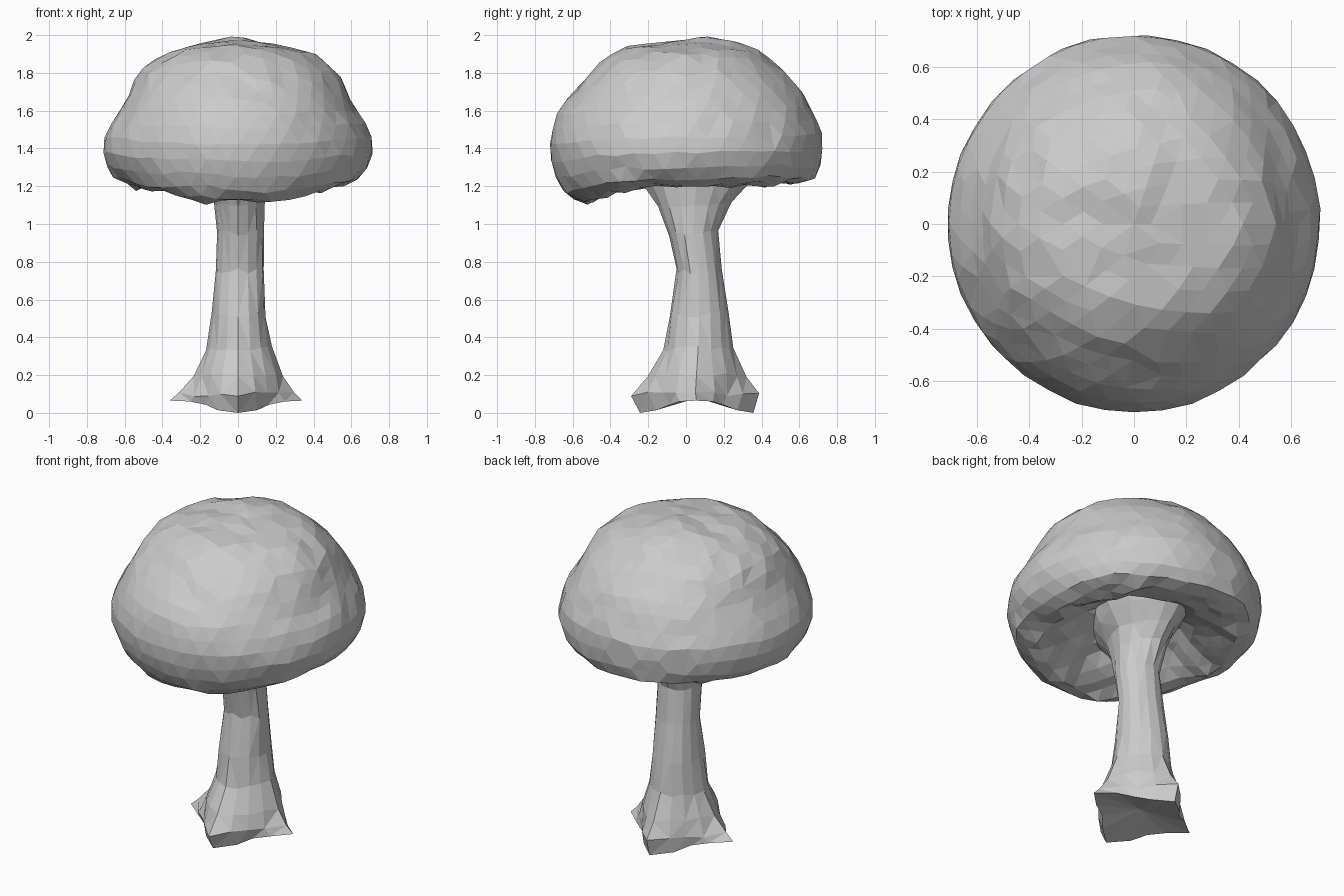
import bpy, bmesh, math, random
from mathutils import Vector

if "Cube" in bpy.data.objects:
    bpy.data.objects.remove(bpy.data.objects["Cube"])

random.seed(4)


def make_object(name, bm):
    bmesh.ops.recalc_face_normals(bm, faces=bm.faces)
    mesh = bpy.data.meshes.new(name)
    bm.to_mesh(mesh)
    bm.free()
    obj = bpy.data.objects.new(name, mesh)
    bpy.context.collection.objects.link(obj)
    return obj


# Canopy half-profiles (radius, z): crown -> rim -> drooping lip -> hollow underside
FRONT = [(0, 1.97), (.15, 1.955), (.31, 1.945), (.45, 1.87), (.60, 1.70), (.68, 1.60), (.73, 1.45),
         (.71, 1.28), (.64, 1.15), (.55, 1.10), (.42, 1.17), (.30, 1.27), (0, 1.36)]
SIDE = [(0, 1.97), (.15, 1.955), (.30, 1.93), (.42, 1.895), (.53, 1.80), (.63, 1.60), (.70, 1.50),
        (.72, 1.39), (.68, 1.26), (.54, 1.19), (.42, 1.24), (.28, 1.36), (0, 1.40)]
BACK = [(0, 1.97), (.10, 2.0), (.25, 1.97), (.40, 1.91), (.53, 1.80), (.63, 1.69), (.725, 1.48),
        (.73, 1.37), (.71, 1.25), (.60, 1.21), (.44, 1.24), (.30, 1.31), (0, 1.38)]


def canopy_point(theta, u):
    s = math.sin(theta)
    wf, wb, ws = max(0, -s) ** 2, max(0, s) ** 2, math.cos(theta) ** 2
    pts = [Vector((f[0] * wf + d[0] * ws + b[0] * wb, f[1] * wf + d[1] * ws + b[1] * wb))
           for f, d, b in zip(FRONT, SIDE, BACK)]
    left = u * sum((q - p).length for p, q in zip(pts, pts[1:]))
    for p, q in zip(pts, pts[1:]):
        step = (q - p).length
        if left <= step:
            p = p.lerp(q, left / step)
            return p
        left -= step
    return pts[-1]


# Canopy: icosphere wrapped onto the blended profiles, slightly roughened
bm = bmesh.new()
bmesh.ops.create_icosphere(bm, subdivisions=4, radius=1)
for v in bm.verts:
    theta = math.atan2(v.co.y, v.co.x)
    u = math.acos(max(-1, min(1, v.co.z))) / math.pi
    r, z = canopy_point(theta, u)
    j = .008 if u < .66 else .018
    r = max(0, r - random.uniform(0, j))
    v.co = (r * math.cos(theta), r * math.sin(theta), min(2.0, z + random.uniform(-j, j)))
bmesh.ops.dissolve_limit(bm, angle_limit=math.radians(5), verts=bm.verts, edges=bm.edges)
bmesh.ops.triangulate(bm, faces=bm.faces)
make_object("canopy", bm)

# Trunk rings: z, half width left, right, front y, back y, diagonal pinch between roots
RINGS = [(.04, .37, .35, -.25, .36, .66),
         (.10, .31, .30, -.29, .39, .72),
         (.20, .24, .24, -.21, .32, .85),
         (.34, .17, .18, -.12, .25, .95),
         (.52, .14, .15, -.09, .23, 1),
         (.75, .12, .14, -.05, .19, 1),
         (.95, .11, .14, -.09, .17, 1),
         (1.10, .13, .14, -.15, .24, .95),
         (1.20, .16, .16, -.22, .33, .9),
         (1.30, .22, .22, -.32, .43, .9),
         (1.42, .28, .28, -.38, .48, .9)]
SIDES = 16

bm = bmesh.new()
loops = []
for i, (z, xl, xr, yf, yb, pinch) in enumerate(RINGS):
    loop = []
    cy = (yf + yb) / 2
    for k in range(SIDES):
        a = math.tau * k / SIDES
        c, s = math.cos(a), math.sin(a)
        m = 1 - (1 - pinch) * abs(math.sin(2 * a)) + random.uniform(-.03, .01)
        x = c * m * (xr if c > 0 else xl)
        y = cy + s * m * (yb - yf) / 2
        # front and back roots reach the ground, side roots end higher
        dz = -.04 * abs(s) ** 4 + .025 * c * c if i == 0 else random.uniform(-.015, .015)
        loop.append(bm.verts.new((x, y, z + dz)))
    loops.append(loop)
for lo, hi in zip(loops, loops[1:]):
    for k in range(SIDES):
        n = (k + 1) % SIDES
        bm.faces.new((lo[k], lo[n], hi[n], hi[k]))
# hollowed underside of the roots and hidden top cap
for loop, z in ((loops[0], .08), (loops[-1], 1.42)):
    mid = bm.verts.new((0, .06, z))
    for k in range(SIDES):
        bm.faces.new((loop[k], loop[(k + 1) % SIDES], mid))
bmesh.ops.triangulate(bm, faces=bm.faces)
make_object("trunk", bm)
